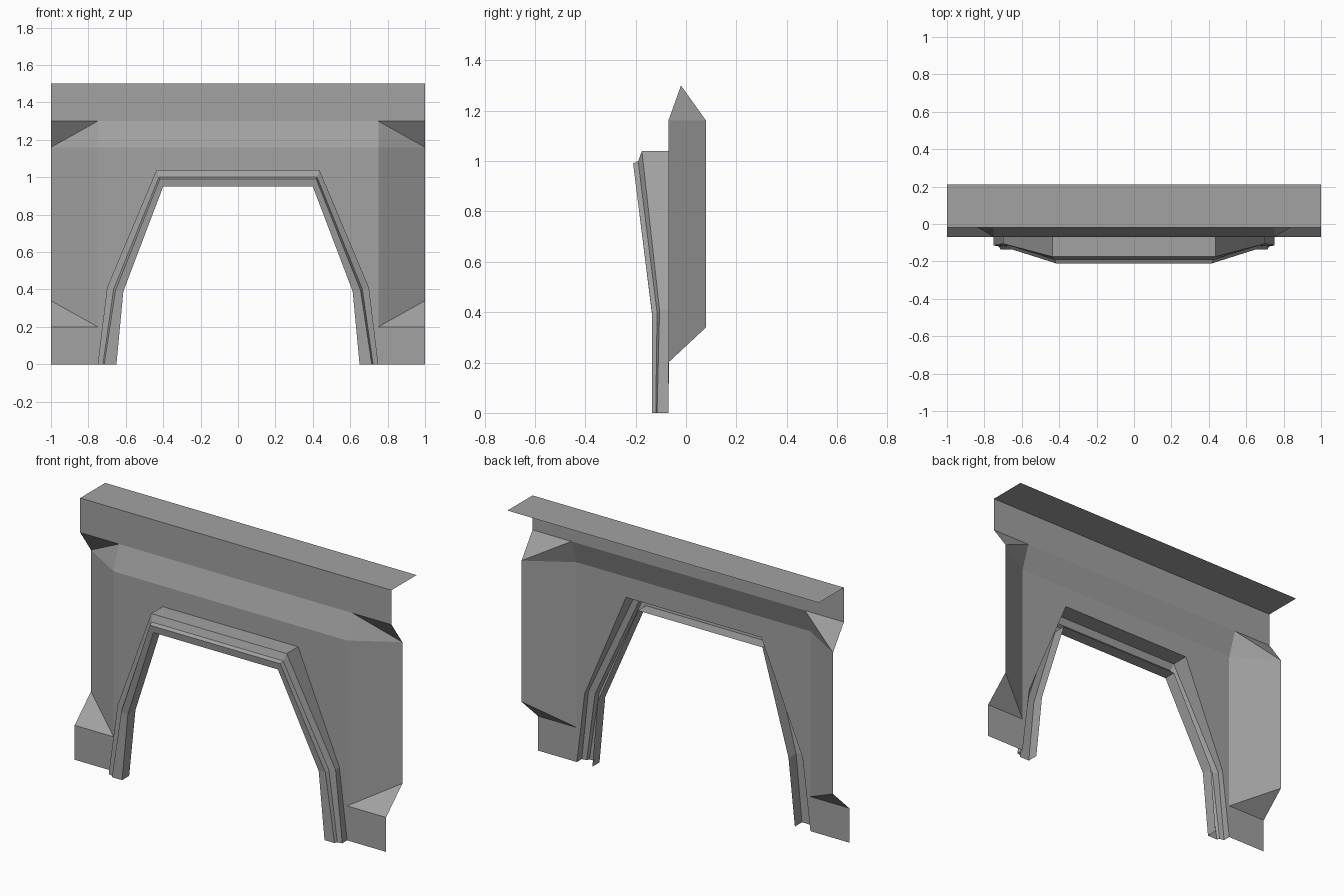
import bpy

cube = bpy.data.objects.get("Cube")
if cube:
    bpy.data.objects.remove(cube, do_unlink=True)

stone = bpy.data.materials.new("grey_stone")
stone.use_nodes = True
COLOUR = (0.36, 0.36, 0.36, 1)
stone.diffuse_color = COLOUR
stone.node_tree.nodes["Principled BSDF"].inputs["Base Color"].default_value = COLOUR


def half_sheet(name, polygons):
    """Build the left half from polygons and mirror it across x = 0."""
    verts, faces = [], []
    for poly in polygons:
        face = []
        for p in poly:
            if p not in verts:
                verts.append(p)
            face.append(verts.index(p))
        faces.append(face)
    mesh = bpy.data.meshes.new(name)
    mesh.from_pydata(verts, [], faces)
    mesh.materials.append(stone)
    obj = bpy.data.objects.new(name, mesh)
    bpy.context.collection.objects.link(obj)
    mirror = obj.modifiers.new("mirror", "MIRROR")
    mirror.use_clip = True
    return obj


# Main levels of the wall
FRONT, TOP_Y, BACK = -0.07, -0.02, 0.08
INNER, EDGE = 0.75, 1.0
FOOT, SHOULDER, LEDGE, ROOF = 0.2, 1.16, 1.3, 1.5

# Rings of the arch from wall to inner edge: each has foot, knee and corner
rings = [
    [(0.75, FRONT, 0), (0.70, FRONT, 0.41), (0.435, FRONT, 1.04)],
    [(0.75, -0.115, 0), (0.70, -0.105, 0.41), (0.435, -0.175, 1.04)],
    [(0.722, -0.12, 0), (0.665, -0.115, 0.4), (0.423, -0.19, 1.0)],
    [(0.715, -0.135, 0), (0.655, -0.135, 0.395), (0.418, -0.21, 0.99)],
    [(0.65, -0.135, 0), (0.613, -0.135, 0.39), (0.40, -0.205, 0.95)],
    [(0.65, -0.07, 0), (0.613, -0.065, 0.39), (0.40, -0.13, 0.95)],
]
for ring in rings:
    ring.append((0, ring[-1][1], ring[-1][2]))

# Wall with arch opening, sloped shoulder and chamfered side
foot_in, foot_out = (INNER, FRONT, FOOT), (EDGE, FRONT, FOOT)
side_low = (EDGE, BACK, 0.34)
should_in, should_out = (INNER, FRONT, SHOULDER), (EDGE, BACK, SHOULDER)
ledge_in, ledge_out = (INNER, TOP_Y, LEDGE), (EDGE, TOP_Y, LEDGE)
should_mid, ledge_mid = (0, FRONT, SHOULDER), (0, TOP_Y, LEDGE)
half_sheet("arched_wall", [
    rings[0][::-1] + [foot_in, should_in, should_mid],
    [should_mid, should_in, ledge_in, ledge_mid],
    [foot_in, side_low, should_out, should_in],
    [should_in, should_out, ledge_in],
    [should_out, ledge_out, ledge_in],
    [foot_in, foot_out, side_low],
    [(INNER, FRONT, 0), (EDGE, FRONT, 0), foot_out, foot_in],
])

# Stepped arch trim
trim = []
for outer, inner in zip(rings, rings[1:]):
    for i in range(len(outer) - 1):
        trim.append([outer[i], outer[i + 1], inner[i + 1], inner[i]])
half_sheet("arch_trim", trim)

# Upright band and flat roof strip
roof_mid, roof_out = (0, TOP_Y, ROOF), (EDGE, TOP_Y, ROOF)
half_sheet("upper_band", [[ledge_mid, ledge_out, roof_out, roof_mid]])
half_sheet("roof_strip", [[roof_mid, roof_out, (EDGE, 0.21, ROOF), (0, 0.21, ROOF)]])
